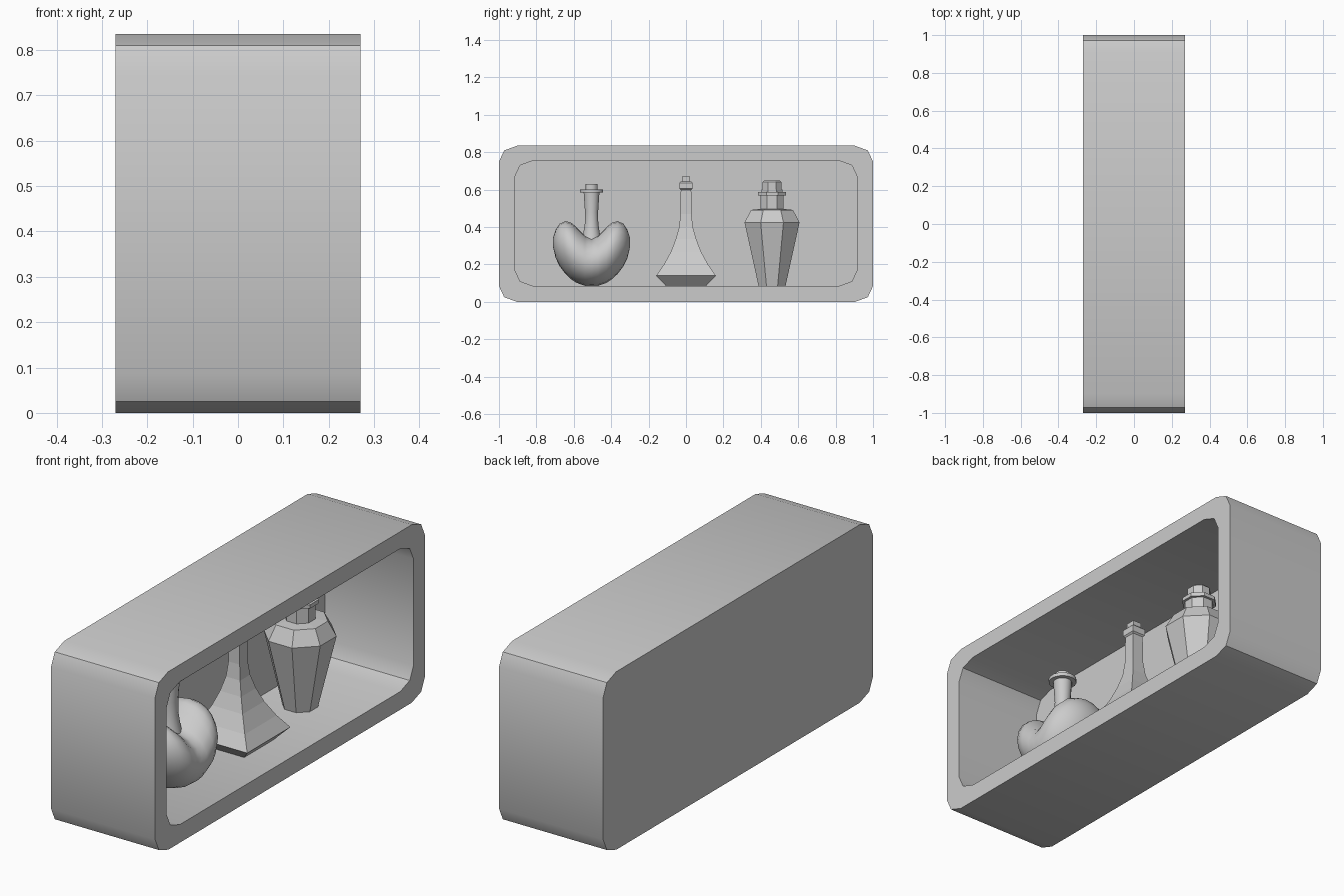
import bpy, bmesh, math

if "Cube" in bpy.data.objects:
    bpy.data.objects.remove(bpy.data.objects["Cube"])


def loft(name, rings, angle=30):
    """Skin a list of equal-length closed rings and cap both ends."""
    bm = bmesh.new()
    rows = [[bm.verts.new(p) for p in ring] for ring in rings]
    n = len(rows[0])
    for a, b in zip(rows, rows[1:]):
        for i in range(n):
            bm.faces.new((a[i], a[(i + 1) % n], b[(i + 1) % n], b[i]))
    bm.faces.new(rows[0][::-1])
    bm.faces.new(rows[-1])
    bmesh.ops.recalc_face_normals(bm, faces=bm.faces)
    me = bpy.data.meshes.new(name)
    bm.to_mesh(me)
    bm.free()
    ob = bpy.data.objects.new(name, me)
    bpy.context.collection.objects.link(ob)
    if angle:
        bpy.ops.object.select_all(action='DESELECT')
        ob.select_set(True)
        bpy.context.view_layer.objects.active = ob
        bpy.ops.object.shade_smooth_by_angle(angle=math.radians(angle))
    return ob


def turned(name, y, sides, profile, angle=0):
    """Stack of regular polygons; profile holds (distance to flat, z)."""
    k = 1 / math.cos(math.pi / sides)
    rings = []
    for r, z in profile:
        rings.append([(r * k * math.cos(math.tau * (i + .5) / sides),
                       y + r * k * math.sin(math.tau * (i + .5) / sides), z)
                      for i in range(sides)])
    return loft(name, rings, angle)


def rounded(x, hy, z0, z1):
    """Rectangle in the yz plane with two-segment corners."""
    corner = [(0, .085), (.028, .025), (.097, 0)]
    q = [(hy - a, z1 - b) for a, b in corner]
    top = q + [(-y, z) for y, z in q[::-1]]
    pts = top + [(y, z0 + z1 - z) for y, z in top[::-1]]
    return [(x, y, z) for y, z in pts]


# Open-fronted display box
loft("display_box", [rounded(-.27, 1, 0, .835), rounded(.27, 1, 0, .835),
                     rounded(.27, .915, .085, .755),
                     rounded(-.19, .915, .085, .755)])

# Heart bottle body: (y offset, bottom z, top z, half depth in x)
HY = -.505
half = [(.035, .086, .355, .175), (.08, .102, .40, .175),
        (.11, .122, .424, .168), (.14, .15, .432, .152),
        (.17, .19, .418, .122), (.192, .235, .385, .085),
        (.205, .29, .345, .035)]
stations = [(-y, a, b, w) for y, a, b, w in half[::-1]]
stations += [(0, .085, .34, .175)] + half
heart = []
for y, lo, hi, w in stations:
    heart.append([(w * math.cos(math.tau * i / 20), HY + y,
                   (lo + hi) / 2 + (hi - lo) / 2 * math.sin(math.tau * i / 20))
                  for i in range(20)])
loft("heart_bottle_body", heart, 60)

# Heart bottle neck and stopper
turned("heart_bottle_neck", HY, 16,
       [(.055, .32), (.045, .36), (.036, .42), (.035, .48), (.042, .585)], 30)
turned("heart_bottle_rim", HY, 16, [(.062, .585), (.062, .602)], 30)
turned("heart_bottle_stopper", HY, 12, [(.032, .60), (.032, .63)], 30)

# Square flask
turned("square_flask", 0, 4,
       [(.107, .085), (.16, .14), (.118, .20), (.08, .27), (.055, .335),
        (.037, .40), (.029, .47), (.028, .60)])
turned("square_flask_collar", 0, 4,
       [(.028, .598), (.035, .605), (.035, .636), (.028, .643)])
turned("square_flask_stopper", 0, 4, [(.022, .64), (.022, .67)])

# Faceted bottle
FY = .46
turned("faceted_bottle_body", FY, 8,
       [(.072, .085), (.147, .425), (.112, .492), (.06, .497)])
turned("faceted_bottle_neck", FY, 8, [(.062, .49), (.062, .57)])
turned("faceted_bottle_collar", FY, 8, [(.074, .57), (.074, .588)])
turned("faceted_bottle_stopper", FY, 8,
       [(.055, .585), (.055, .60), (.05, .60), (.05, .64), (.04, .65)])
